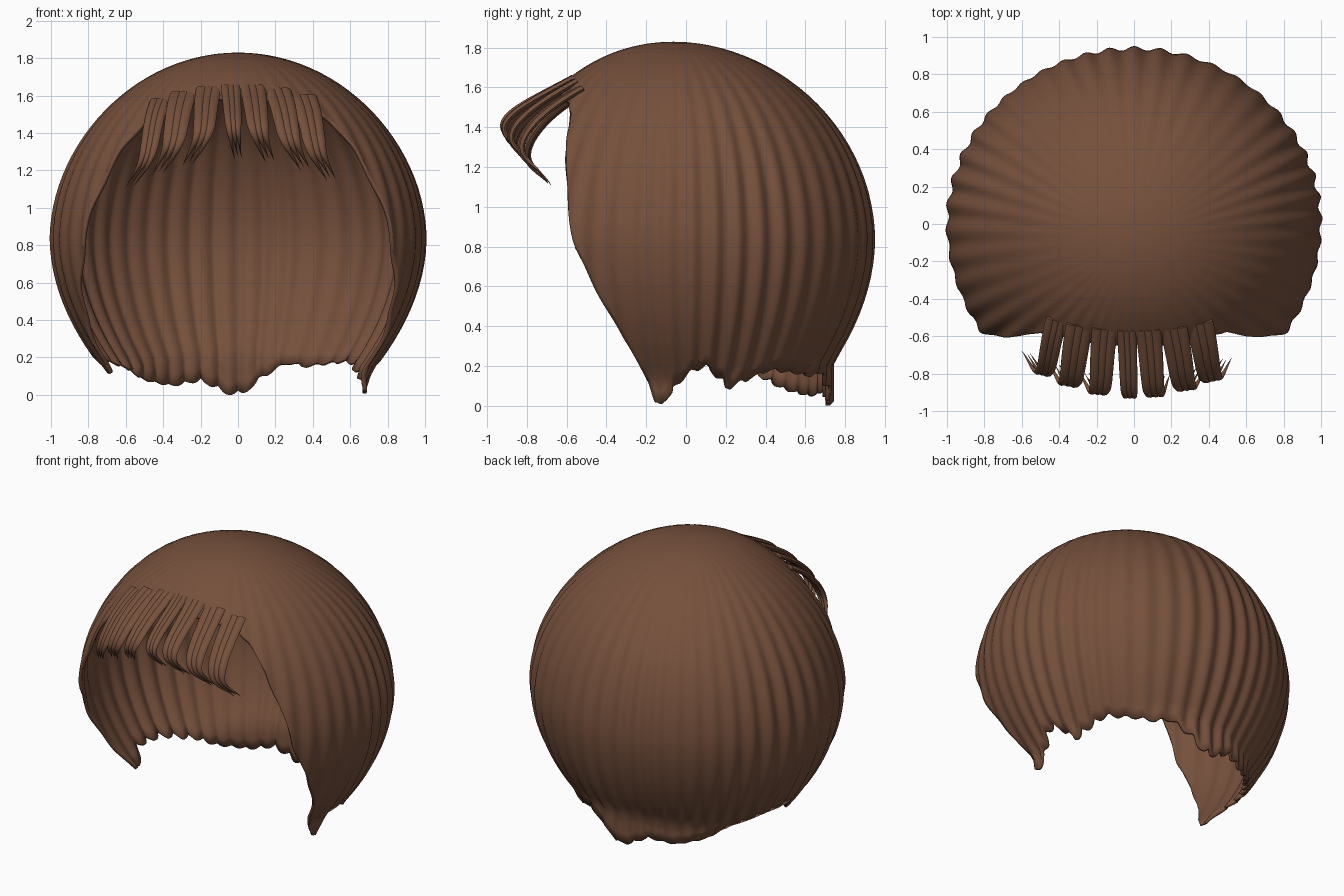
import bpy, bmesh, math
from mathutils import Vector, geometry

cube = bpy.data.objects.get("Cube")
if cube:
    bpy.data.objects.remove(cube, do_unlink=True)

brown = bpy.data.materials.new("hair_brown")
brown.use_nodes = True
COLOUR = (0.18, 0.08, 0.045, 1)
brown.diffuse_color = COLOUR
bsdf = brown.node_tree.nodes["Principled BSDF"]
bsdf.inputs["Base Color"].default_value = COLOUR
bsdf.inputs["Roughness"].default_value = 0.8

MID, RISE = 0.85, 0.98      # height of the widest ring, dome height above it
HALF_PI = math.pi / 2


def make_object(name, bm, angle):
    bmesh.ops.recalc_face_normals(bm, faces=bm.faces)
    mesh = bpy.data.meshes.new(name)
    bm.to_mesh(mesh)
    bm.free()
    mesh.materials.append(brown)
    obj = bpy.data.objects.new(name, mesh)
    bpy.context.collection.objects.link(obj)
    bpy.ops.object.select_all(action="DESELECT")
    obj.select_set(True)
    bpy.context.view_layer.objects.active = obj
    bpy.ops.object.shade_smooth_by_angle(angle=math.radians(angle))
    return obj


def radius(z, az=0.0):
    """Dome above the widest ring, inward taper below it."""
    if z >= MID:
        c = min((z - MID) / RISE, 1)
        return math.sqrt(1 - c * c) * (1 - 0.04 * c)
    nape = 0.7 + 0.08 * max(0, math.sin(az)) ** 2
    return max(1 - 0.55 * (MID - z) ** 2, nape)


# Hem: height of the lower edge by azimuth in degrees, front edges mirrored
front_edge = [(-90, 1.6), (-65, 1.56), (-54, 1.52), (-49, 1.47), (-43, 1.3),
              (-37, 1), (-34, 0.8), (-26, 0.5), (-19, 0.25)]
left_hem = [(-13, 0.01), (-10, 0.01), (-5, 0.09), (2, 0.17), (8, 0.2),
            (19, 0.09), (37, 0.18), (62, 0.15), (70, 0.17), (80, 0.1)]
right_hem = [(88, 0.01), (94, 0.01), (105, 0.08), (118, 0.05), (133, 0.08),
             (145, 0.14), (165, 0.2), (182, 0.2), (189, 0.11), (193, 0.11)]
hem = front_edge + left_hem + right_hem
hem += [(180 - a, z) for a, z in reversed(front_edge)]


def hem_height(deg):
    for (a, za), (b, zb) in zip(hem, hem[1:]):
        if a <= deg <= b:
            f = (deg - a) / (b - a)
            return za + (zb - za) * f
    return hem[0][1]


def ridge(az):
    return math.sin(46 * az + 1.5 * math.sin(3 * az)) * (0.8 + 0.3 * math.sin(5 * az))


# Hair cap: rings from the crown to the hem
COLS, ROWS = 480, 38
bm = bmesh.new()
crown = bm.verts.new((0, -0.06, MID + RISE))
columns = []
for i in range(COLS):
    deg = -90 + 360 * i / COLS
    az = math.radians(deg)
    end = hem_height(deg)
    if end < 0.3:
        end = max(0, end + 0.012 * ridge(az))
    if end >= MID:
        span = math.acos((end - MID) / RISE)
    else:
        span = HALF_PI + (MID - end) / RISE
    column = []
    for j in range(1, ROWS + 1):
        p = span * j / ROWS
        z = MID + RISE * (math.cos(p) if p < HALF_PI else HALF_PI - p)
        r = radius(z, az) + 0.011 * ridge(az) * min(p / 1.3, 1) ** 2
        depth = 0.94 if math.sin(az) > 0 else 1
        shift = -0.06 * max(0, math.cos(p)) ** 4
        column.append(bm.verts.new((r * math.cos(az), r * math.sin(az) * depth + shift, z)))
    columns.append(column)
for i, a in enumerate(columns):
    b = columns[(i + 1) % COLS]
    bm.faces.new((crown, a[0], b[0]))
    for j in range(ROWS - 1):
        bm.faces.new((a[j], a[j + 1], b[j + 1], b[j]))
cap = make_object("hair_cap", bm, 60)
shell = cap.modifiers.new("thickness", "SOLIDIFY")
shell.thickness = 0.02
shell.offset = -1


def add_lock(bm, path, side, across, start_width, reach):
    """One tapering flat lock, offset sideways within its strand."""
    count = int((len(path) - 1) * reach)
    rings = []
    for n in range(count + 1):
        t = n / count
        tangent = (path[min(n + 1, count)] - path[max(n - 1, 0)]).normalized()
        normal = side.cross(tangent).normalized()
        strand = start_width * (1 - 0.35 * t)
        half = 0.5 * strand * max(0.06, 1 - max(0, t - 0.45) / 0.55)
        thick = 0.016 * max(0.1, 1 - t ** 3)
        centre = path[n] + side * across * strand * 0.6
        rings.append([bm.verts.new(centre + side * half * math.cos(k * math.tau / 8)
                                   + normal * thick * math.sin(k * math.tau / 8))
                      for k in range(8)])
    for a, b in zip(rings, rings[1:]):
        for k in range(8):
            m = (k + 1) % 8
            bm.faces.new((a[k], a[m], b[m], b[k]))
    bm.faces.new(rings[0])
    bm.faces.new(rings[-1])


# Fringe: seven strands sweeping forward, then curling down and back
gaps = [-0.47, -0.36, -0.22, -0.09, 0.01, 0.14, 0.28, 0.42]
elbows = [-0.5, -0.36, -0.2, -0.02, 0.12, 0.29, 0.43]
tips = [-0.58, -0.43, -0.27, 0, 0.17, 0.36, 0.5]
for i, (ex, tx) in enumerate(zip(elbows, tips)):
    root_x = (gaps[i] + gaps[i + 1]) / 2
    root_z = 1.65 - 0.45 * root_x ** 2
    r = radius(root_z) - 0.012
    root = Vector((root_x, -math.sqrt(r * r - root_x ** 2) - 0.02, root_z))
    tip_z = 1.26 - 0.45 * tx ** 2
    elbow = Vector((ex, -0.92 + 0.5 * ex * ex, tip_z + 0.13))
    tip = Vector((tx, elbow.y + 0.11, tip_z))
    curl = Vector(((tx - ex) * 0.3, 0.015, -0.05))
    forward = Vector(((ex - root_x) * 0.6, -0.2, -0.11))
    path = geometry.interpolate_bezier(root, root + forward, elbow - curl * 1.6, elbow, 18)
    path += geometry.interpolate_bezier(elbow, elbow + curl, tip - curl * 0.6, tip, 12)[1:]
    side = Vector((1, root_x * 0.6, 0)).normalized()
    bm = bmesh.new()
    for across, reach in ((-1, 1), (0, 0.94), (1, 0.97)):
        add_lock(bm, path, side, across, (gaps[i + 1] - gaps[i]) * 0.48, reach)
    make_object(f"fringe_strand_{i + 1}", bm, 50)
